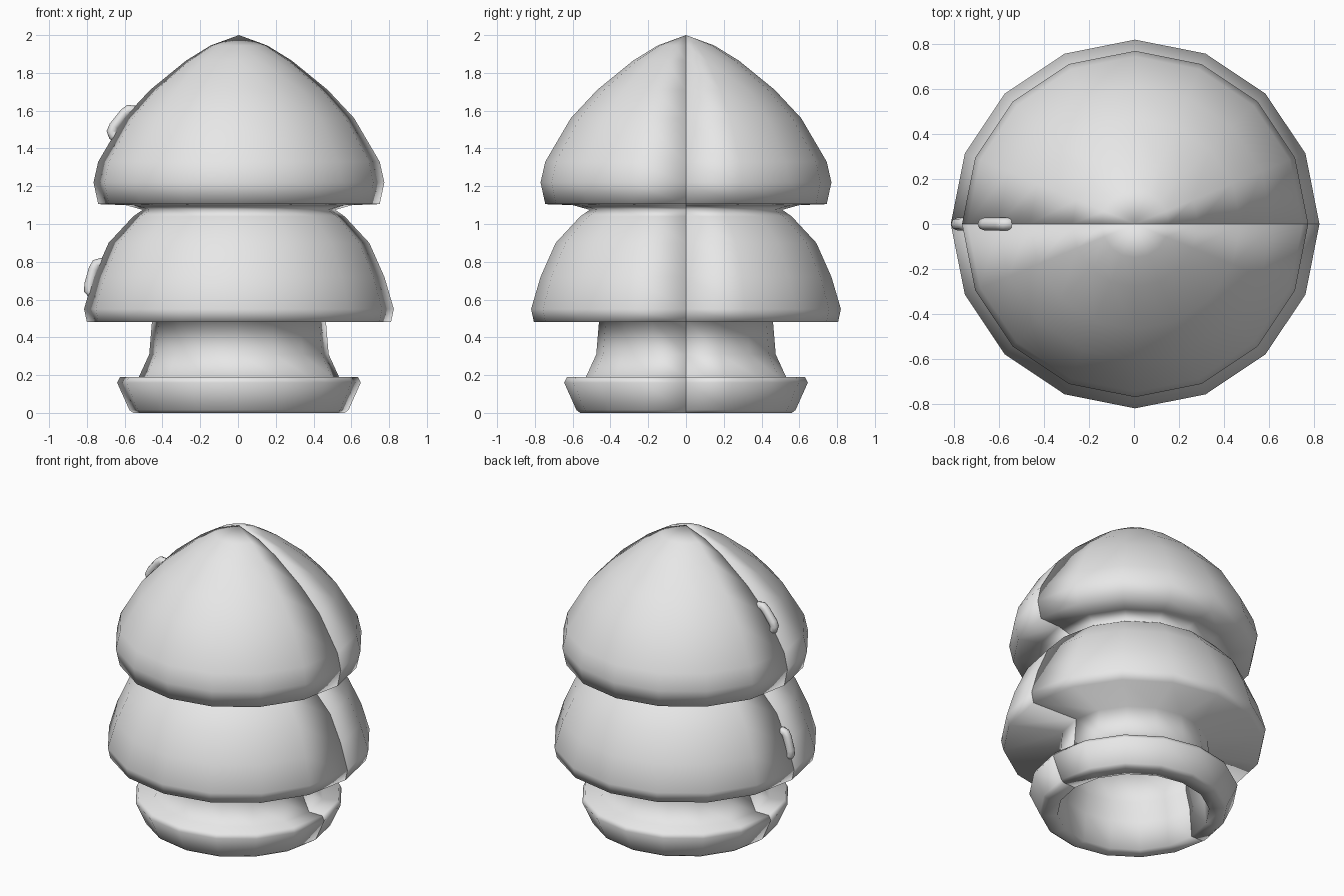
import bpy, bmesh, math
from mathutils import Vector

if "Cube" in bpy.data.objects:
    bpy.data.objects.remove(bpy.data.objects["Cube"])

CX = 0.005  # body axis, so that the hinge loops keep the whole model centred

grey = bpy.data.materials.new("light_grey")
grey.diffuse_color = (0.8, 0.8, 0.8, 1)
grey.use_nodes = True
grey.node_tree.nodes["Principled BSDF"].inputs["Base Color"].default_value = grey.diffuse_color

# Half cross-section (radius, height): outside from tip to foot, then inside back up
OUTER = [(0, 2.0), (0.15, 1.945), (0.28, 1.865), (0.47, 1.71), (0.61, 1.56),
         (0.745, 1.33), (0.77, 1.22), (0.745, 1.105), (0.60, 1.10), (0.51, 1.075),
         (0.56, 1.04), (0.69, 0.90), (0.77, 0.72), (0.82, 0.55), (0.805, 0.48),
         (0.46, 0.49), (0.475, 0.31), (0.53, 0.19), (0.63, 0.19), (0.645, 0.16),
         (0.58, 0.015), (0.56, 0.0)]
INNER = [(0.47, 0.0), (0.455, 0.19), (0.425, 0.31), (0.42, 0.54), (0.75, 0.56),
         (0.64, 0.88), (0.46, 1.06), (0.46, 1.14), (0.70, 1.17), (0.68, 1.32),
         (0.55, 1.54), (0.24, 1.83), (0, 1.94)]


def half_shell(name, start):
    """Hollow half of the tree: 8 of 16 sides, closed by a flat cut at y = 0."""
    bm = bmesh.new()
    prof = OUTER + INNER
    rings = []
    for i in range(9):
        a = start + math.pi * i / 8
        rings.append([bm.verts.new((CX + r * math.cos(a), r * math.sin(a), z))
                      for r, z in prof])
    for a, b in zip(rings, rings[1:]):
        for k in range(len(prof) - 1):
            bm.faces.new((a[k], a[k + 1], b[k + 1], b[k]))
    bm.faces.new(rings[0])
    bm.faces.new(rings[-1][::-1])
    bmesh.ops.remove_doubles(bm, verts=bm.verts, dist=1e-4)
    bmesh.ops.recalc_face_normals(bm, faces=bm.faces)
    for f in bm.faces:
        f.smooth = True
    me = bpy.data.meshes.new(name)
    bm.to_mesh(me)
    bm.free()
    me.materials.append(grey)
    bpy.context.collection.objects.link(bpy.data.objects.new(name, me))


def hinge_loop(name, low, high):
    """Rounded bar lying along the slope, with both ends bent into the body."""
    lo, hi = Vector((low[0], 0, low[1])), Vector((high[0], 0, high[1]))
    along = (hi - lo).normalized()
    inward = Vector((along.z, 0, -along.x))
    path = [lo + inward * 0.09 + along * 0.015, lo + inward * 0.025,
            lo + inward * 0.006 + along * 0.012, lo + along * 0.04,
            hi - along * 0.04, hi + inward * 0.006 - along * 0.012,
            hi + inward * 0.025, hi + inward * 0.09 - along * 0.015]
    cu = bpy.data.curves.new(name, 'CURVE')
    cu.dimensions = '3D'
    cu.bevel_depth = 0.028
    cu.bevel_resolution = 2
    cu.use_fill_caps = True
    sp = cu.splines.new('POLY')
    sp.points.add(len(path) - 1)
    for p, co in zip(sp.points, path):
        p.co = (*co, 1)
    sp.use_smooth = True
    cu.materials.append(grey)
    bpy.context.collection.objects.link(bpy.data.objects.new(name, cu))


# Two halves of the tree, meeting on the y = 0 plane
half_shell("back_half", 0)
half_shell("front_half", math.pi)

# Hinge loops on the left seam
hinge_loop("upper_hinge_loop", (-0.68, 1.485), (-0.575, 1.617))
hinge_loop("lower_hinge_loop", (-0.797, 0.64), (-0.752, 0.80))
